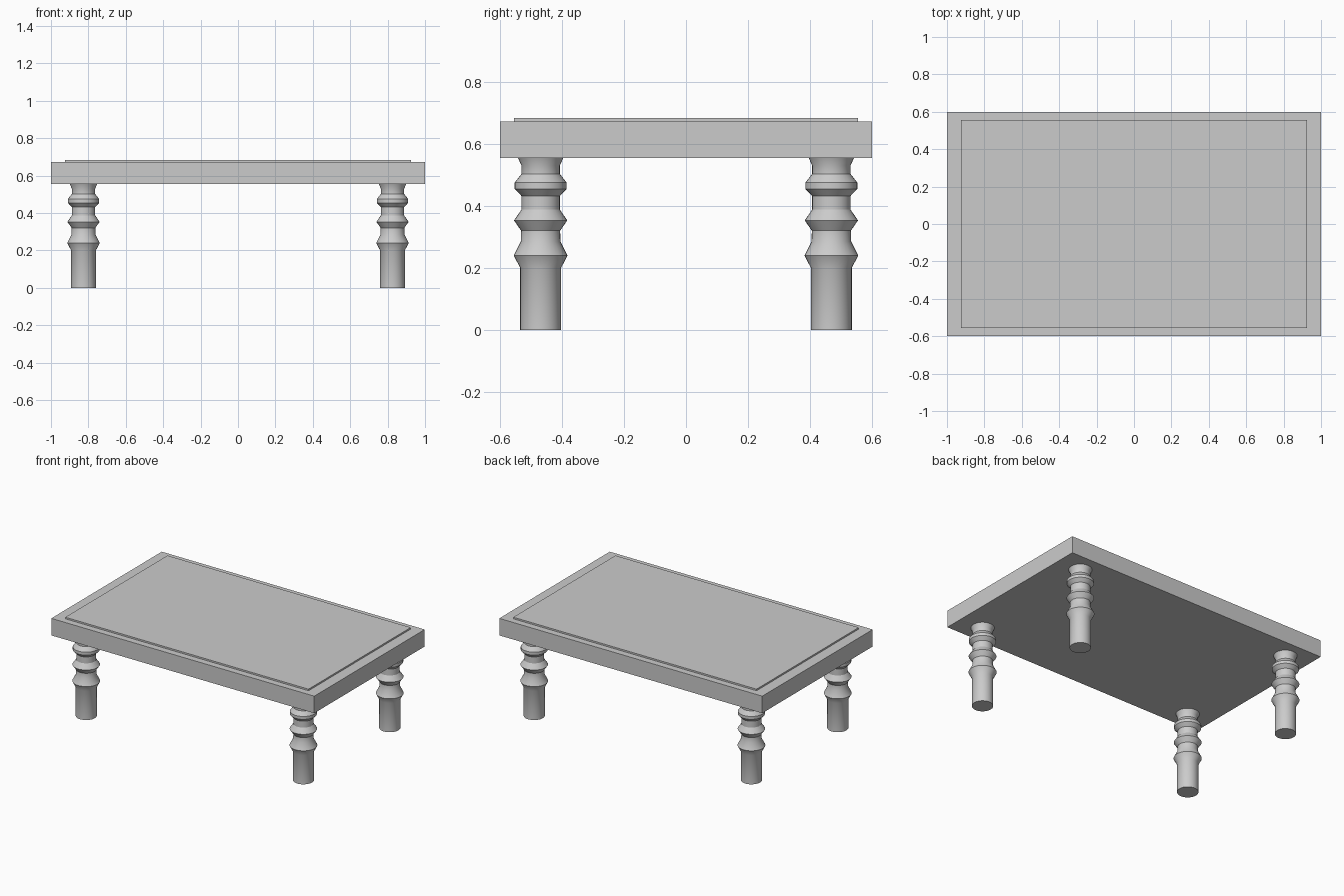
import bpy, bmesh, math

if "Cube" in bpy.data.objects:
    bpy.data.objects.remove(bpy.data.objects["Cube"])


def finish(name, bm, smooth=True):
    bmesh.ops.recalc_face_normals(bm, faces=bm.faces)
    mesh = bpy.data.meshes.new(name)
    bm.to_mesh(mesh)
    bm.free()
    ob = bpy.data.objects.new(name, mesh)
    bpy.context.collection.objects.link(ob)
    if smooth:
        bpy.ops.object.select_all(action='DESELECT')
        ob.select_set(True)
        bpy.context.view_layer.objects.active = ob
        bpy.ops.object.shade_smooth_by_angle(angle=math.radians(30))
    return ob


# Table top: slab with a slightly raised inset panel
bm = bmesh.new()
bmesh.ops.create_cube(bm, size=1)
for v in bm.verts:
    v.co = (v.co.x * 2, v.co.y * 1.2, 0.6135 + v.co.z * 0.117)
top = [f for f in bm.faces if f.calc_center_median().z > 0.66]
bmesh.ops.inset_region(bm, faces=top, thickness=0.075)
# Rim is wider at the ends than along the long sides
for v in top[0].verts:
    v.co.x = math.copysign(0.925, v.co.x)
    v.co.y = math.copysign(0.555, v.co.y)
panel = bmesh.ops.extrude_face_region(bm, geom=top)
bmesh.ops.delete(bm, geom=top, context='FACES_ONLY')
for v in panel['geom']:
    if isinstance(v, bmesh.types.BMVert):
        v.co.z = 0.683
finish("table_top", bm)

# Turned leg profile: (radius, height)
PROFILE = [(0, 0), (0.066, 0), (0.066, 0.2), (0.087, 0.24), (0.064, 0.285),
           (0.063, 0.32), (0.086, 0.353), (0.062, 0.388), (0.062, 0.432),
           (0.084, 0.455), (0.084, 0.475), (0.062, 0.503), (0.062, 0.53),
           (0.074, 0.557), (0, 0.557)]


def leg(name, x, y):
    bm = bmesh.new()
    verts = [bm.verts.new((r, 0, z)) for r, z in PROFILE]
    edges = [bm.edges.new(p) for p in zip(verts, verts[1:])]
    bmesh.ops.spin(bm, geom=verts + edges, cent=(0, 0, 0), axis=(0, 0, 1),
                   angle=math.tau, steps=32)
    bmesh.ops.remove_doubles(bm, verts=bm.verts, dist=1e-4)
    finish(name, bm).location = (x, y, 0)


# Four legs at the corners
for sx, side in ((-1, "left"), (1, "right")):
    for sy, end in ((-1, "front"), (1, "back")):
        leg(f"{end}_{side}_leg", sx * 0.826, sy * 0.469)
